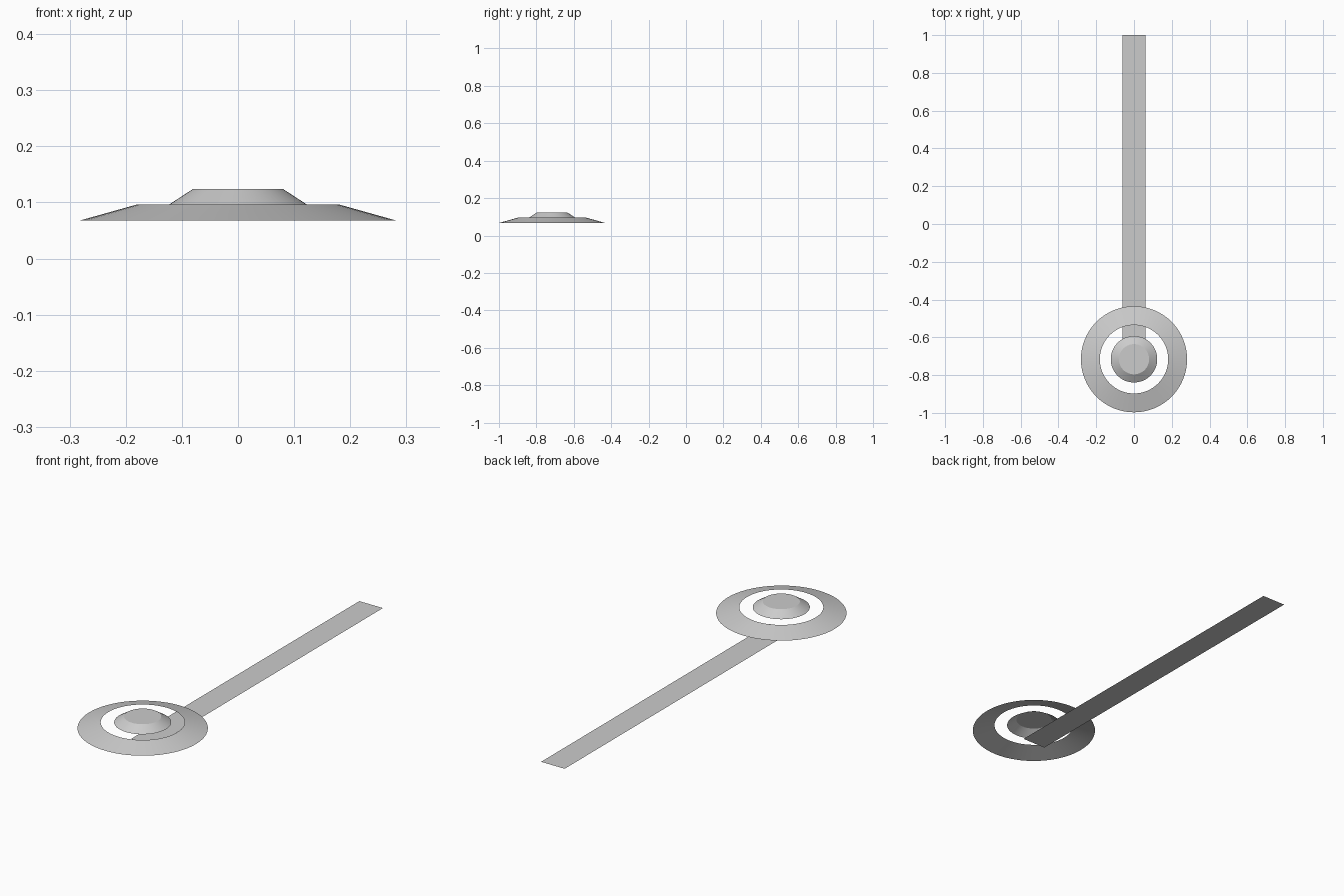
import bpy, bmesh, math

if "Cube" in bpy.data.objects:
    bpy.data.objects.remove(bpy.data.objects["Cube"])

SIDES = 64
CENTRE_Y = -0.716

grey = bpy.data.materials.new("light grey")
grey.diffuse_color = (0.6, 0.6, 0.6, 1)
grey.use_nodes = True
grey.node_tree.nodes["Principled BSDF"].inputs["Base Color"].default_value = grey.diffuse_color


def add_object(name, bm):
    bmesh.ops.recalc_face_normals(bm, faces=bm.faces)
    # open sheets should face upwards
    if sum(f.normal.z * f.calc_area() for f in bm.faces) < 0:
        bmesh.ops.reverse_faces(bm, faces=bm.faces)
    mesh = bpy.data.meshes.new(name)
    bm.to_mesh(mesh)
    bm.free()
    mesh.materials.append(grey)
    obj = bpy.data.objects.new(name, mesh)
    bpy.context.collection.objects.link(obj)
    return obj


def cone_band(name, lower, upper, cap=False):
    """Open sloped band between two (radius, height) circles."""
    bm = bmesh.new()
    rings = []
    for r, z in (lower, upper):
        rings.append([bm.verts.new((r * math.cos(a), CENTRE_Y + r * math.sin(a), z))
                      for a in (math.tau * i / SIDES for i in range(SIDES))])
    low, top = rings
    for i in range(SIDES):
        j = (i + 1) % SIDES
        bm.faces.new((low[i], low[j], top[j], top[i]))
    if cap:
        bm.faces.new(top)
    obj = add_object(name, bm)
    bpy.ops.object.select_all(action='DESELECT')
    obj.select_set(True)
    bpy.context.view_layer.objects.active = obj
    bpy.ops.object.shade_smooth_by_angle(angle=math.radians(30))
    return obj


# Sloped outer ring and raised, capped centre with an open underside
cone_band("outer_ring", (0.281, 0.068), (0.181, 0.096))
cone_band("centre_dome", (0.123, 0.096), (0.08, 0.124), cap=True)

# Flat strip running from under the dome to the back
bm = bmesh.new()
bm.faces.new([bm.verts.new((x, y, 0)) for x, y in
              ((-0.062, CENTRE_Y), (0.062, CENTRE_Y), (0.062, 1), (-0.062, 1))])
add_object("tail_strip", bm)
